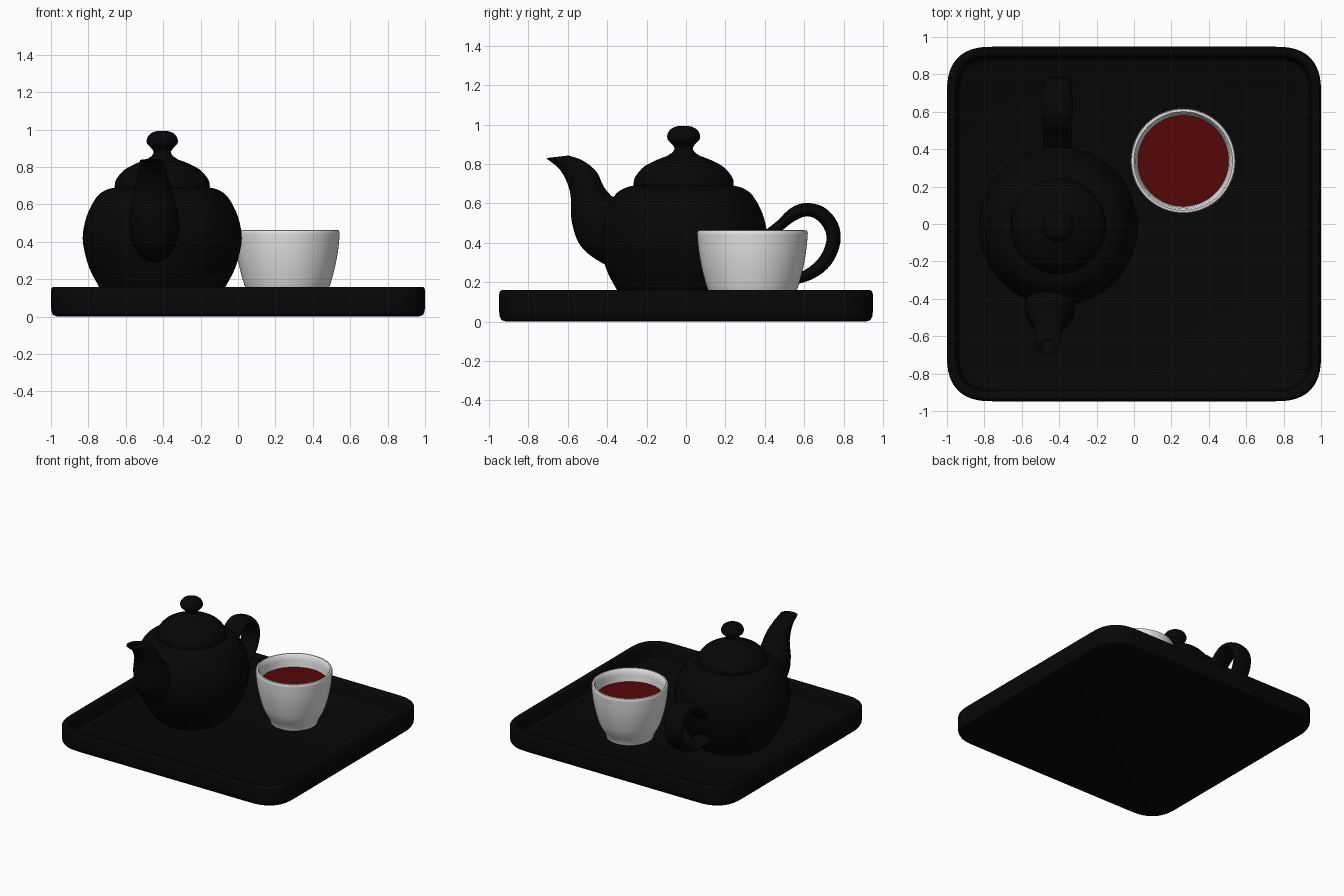
import bpy, bmesh
from math import sin, cos, pi, radians
from mathutils import Vector

cube = bpy.data.objects.get("Cube")
if cube:
    bpy.data.objects.remove(cube)


def material(name, color):
    m = bpy.data.materials.new(name)
    m.use_nodes = True
    m.diffuse_color = (*color, 1)
    m.node_tree.nodes["Principled BSDF"].inputs["Base Color"].default_value = (*color, 1)
    return m


black = material("black_iron", (.002, .002, .002))
white = material("white_porcelain", (.88, .88, .88))
red = material("red_tea", (.09, .002, .003))


def smooth(points, steps=5):
    """Catmull-Rom curve through tuples of any length."""
    p = [Vector(q) for q in points]
    p = [p[0] * 2 - p[1]] + p + [p[-1] * 2 - p[-2]]
    out = []
    for a, b, c, d in zip(p, p[1:], p[2:], p[3:]):
        for i in range(steps):
            t = i / steps
            out.append((b * 2 + (c - a) * t + (a * 2 - b * 5 + c * 4 - d) * t**2
                        + (b * 3 - a - c * 3 + d) * t**3) / 2)
    return out + [p[-2]]


def skin(name, rings, mat, angle=40):
    """Join closed rings of points into a capped surface."""
    bm = bmesh.new()
    loops = [[bm.verts.new(co) for co in ring] for ring in rings]
    n = len(loops[0])
    for lo, hi in zip(loops, loops[1:]):
        for i in range(n):
            j = (i + 1) % n
            bm.faces.new((lo[i], lo[j], hi[j], hi[i]))
    bm.faces.new(loops[0])
    bm.faces.new(loops[-1])
    bmesh.ops.recalc_face_normals(bm, faces=bm.faces)
    mesh = bpy.data.meshes.new(name)
    bm.to_mesh(mesh)
    bm.free()
    mesh.materials.append(mat)
    ob = bpy.data.objects.new(name, mesh)
    bpy.context.collection.objects.link(ob)
    bpy.ops.object.select_all(action='DESELECT')
    ob.select_set(True)
    bpy.context.view_layer.objects.active = ob
    bpy.ops.object.shade_smooth_by_angle(angle=radians(angle))
    return ob


def lathe(name, profile, center, mat, n=64):
    cx, cy = center
    return skin(name, [[(cx + r * cos(2 * pi * i / n), cy + r * sin(2 * pi * i / n), z)
                        for i in range(n)] for r, z in profile], mat)


def tube(name, sections, mat, n=28):
    """Sections: outer y, z, inner y, z, half width, centre x."""
    rings = []
    for oy, oz, iy, iz, w, x in sections:
        mid = Vector((x, (oy + iy) / 2, (oz + iz) / 2))
        half = Vector((0, oy - iy, oz - iz)) / 2
        rings.append([mid + half * cos(2 * pi * i / n) + Vector((w * sin(2 * pi * i / n), 0, 0))
                      for i in range(n)])
    return skin(name, rings, mat)


def rounded_rect(inset, z, hx=1, hy=.948, radius=.25, n=12, power=2.6):
    """Rectangle ring with slightly squared round corners."""
    r = radius - inset
    ring = []
    for k in range(4):
        sx, sy = (1, -1, -1, 1)[k], (1, 1, -1, -1)[k]
        for i in range(n + 1):
            a = (i if k % 2 == 0 else n - i) / n * pi / 2
            ring.append((sx * (hx - inset - r + r * max(cos(a), 0) ** (2 / power)),
                         sy * (hy - inset - r + r * sin(a) ** (2 / power)), z))
    return ring


# Tray with a raised rim and sunken floor
tray = [(.035, 0), (.012, .008), (.003, .025), (0, .05), (0, .14), (.004, .153), (.012, .16),
        (.036, .16), (.045, .154), (.051, .14), (.056, .08), (.064, .055), (.085, .043)]
skin("tray", [rounded_rect(*p) for p in tray], black)

# Teapot body, lid and knob
POT = (-.405, -.012)
body = [(.25, .042), (.285, .075), (.338, .16), (.39, .26), (.418, .36), (.425, .43),
        (.412, .51), (.386, .58), (.346, .645), (.305, .675), (.265, .688), (.23, .692)]
lathe("teapot_body", smooth(body), POT, black)
lid = [(.25, .68), (.254, .7), (.245, .735), (.206, .782), (.155, .812), (.1, .835), (.05, .85)]
lathe("teapot_lid", smooth(lid), POT, black)
knob = [(.1, .825), (.08, .843), (.056, .86), (.047, .88), (.058, .9), (.079, .922),
        (.083, .945), (.07, .972), (.042, .989), (.006, .994)]
lathe("lid_knob", smooth(knob), POT, black, 40)

# Spout, with a hollow tip
spout = [(-.3, .25, -.24, .6, .13, -.44), (-.43, .3, -.36, .63, .133, -.445),
         (-.535, .385, -.39, .65, .133, -.45), (-.58, .51, -.42, .69, .118, -.452),
         (-.588, .655, -.455, .762, .092, -.455), (-.635, .765, -.525, .818, .072, -.46),
         (-.71, .83, -.595, .843, .064, -.46)]
bore = [(-.69, .832, -.615, .841, .045, -.46), (-.625, .775, -.55, .805, .04, -.46)]
tube("spout", smooth(spout) + [Vector(b) for b in bore], black)

# Handle loop
handle = [(.34, .42, .38, .36, .074), (.45, .5, .48, .455, .078), (.53, .575, .55, .51, .08),
          (.61, .602, .615, .535, .08), (.7, .58, .67, .512, .08), (.765, .51, .705, .463, .079),
          (.785, .42, .712, .41, .078), (.755, .32, .69, .347, .077), (.69, .245, .645, .292, .076),
          (.59, .197, .575, .25, .075), (.47, .18, .47, .235, .074), (.3, .19, .3, .245, .072)]
tube("teapot_handle", smooth([(*h, -.41) for h in handle]), black)

# Cup with foot ring and hollow inside
CUP = (.263, .337)
outside = [(.172, .043), (.177, .06), (.188, .085), (.224, .155), (.252, .25),
           (.27, .34), (.279, .42), (.281, .45)]
lip = [(.276, .462), (.264, .464), (.256, .456)]
inside = [(.25, .42), (.24, .34), (.21, .22), (.15, .13), (.02, .11)]
lathe("cup", smooth(outside) + lip + smooth(inside), CUP, white)

# Tea surface
lathe("tea", [(.236, .358), (.243, .364)], CUP, red)
